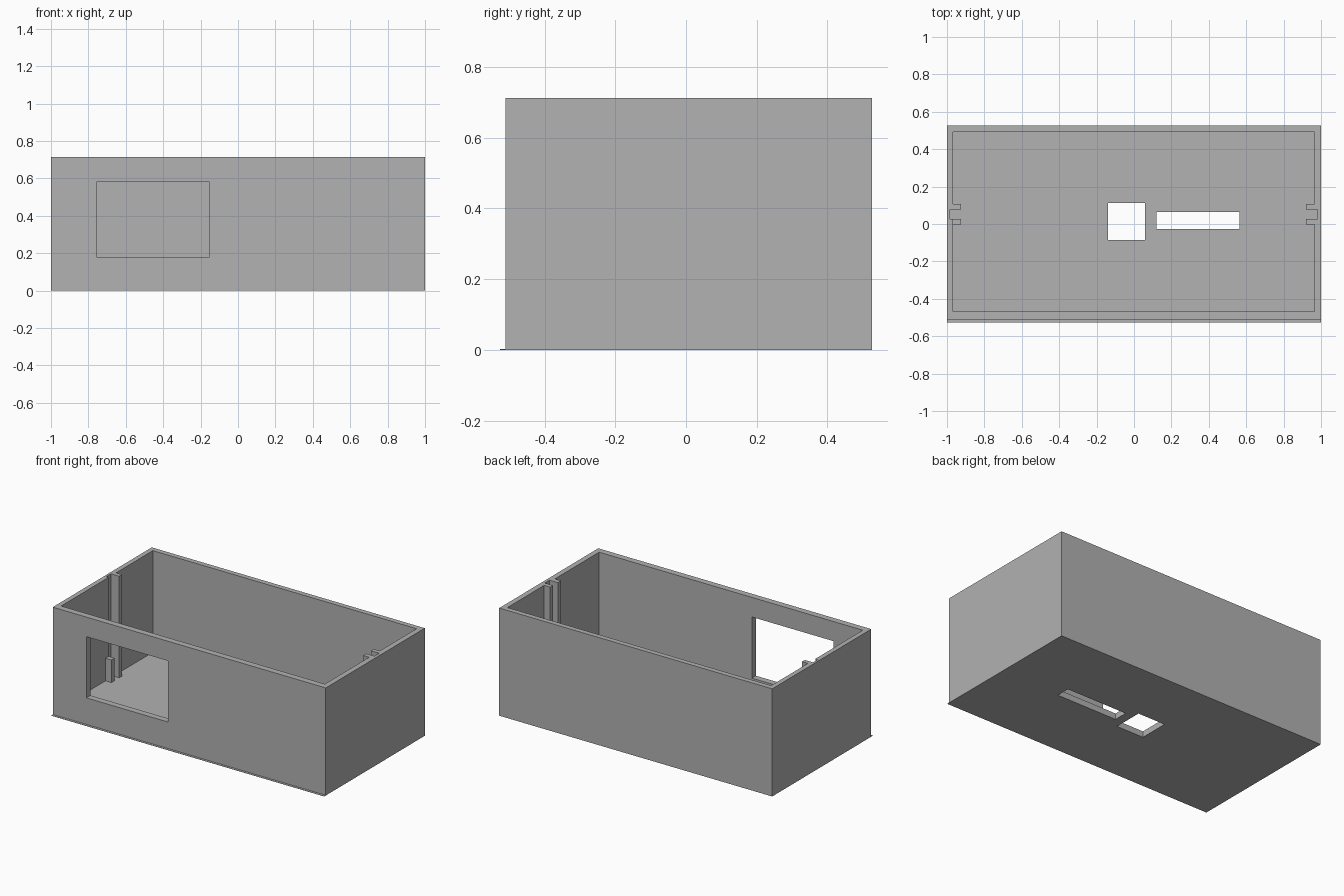
import bpy
import bmesh

default = bpy.data.objects.get("Cube")
if default:
    bpy.data.objects.remove(default, do_unlink=True)

grey = bpy.data.materials.new("plain grey")
grey.use_nodes = True
colour = (0.445, 0.445, 0.445, 1)
grey.diffuse_color = colour
grey.node_tree.nodes["Principled BSDF"].inputs["Base Color"].default_value = colour

HEIGHT, FLOOR = 0.713, 0.04
FRONT, BACK = -0.51, 0.526
OVER = HEIGHT + 0.1


def box(name, x, y, z):
    """Box spanning the given (low, high) range on each axis."""
    bm = bmesh.new()
    bmesh.ops.create_cube(bm, size=1)
    for v in bm.verts:
        v.co = [r[0] if c < 0 else r[1] for c, r in zip(v.co, (x, y, z))]
    mesh = bpy.data.meshes.new(name)
    bm.to_mesh(mesh)
    bm.free()
    mesh.materials.append(grey)
    obj = bpy.data.objects.new(name, mesh)
    bpy.context.collection.objects.link(obj)
    return obj


def cut(target, name, x, y, z):
    cutter = box(name, x, y, z)
    cutter.hide_render = True
    cutter.hide_set(True)
    cutter.display_type = 'WIRE'
    mod = target.modifiers.new(name, 'BOOLEAN')
    mod.operation = 'DIFFERENCE'
    mod.solver = 'EXACT'
    mod.object = cutter


# Open box with its cavity
case = box("case", (-1, 1), (FRONT, BACK), (0, HEIGHT))
cut(case, "cavity_cutter", (-0.968, 0.964), (-0.468, 0.492), (FLOOR, OVER))

# Front window and floor openings
cut(case, "window_cutter", (-0.754, -0.155), (-0.6, -0.4), (0.178, 0.583))
cut(case, "square_hole_cutter", (-0.14, 0.06), (-0.085, 0.113), (-0.1, 0.1))
cut(case, "slot_cutter", (0.12, 0.565), (-0.027, 0.065), (-0.1, 0.1))

# Grooves in the end walls
groove_y = (0.028, 0.078)
cut(case, "right_groove_cutter", (-0.985, -0.95), groove_y, (FLOOR, OVER))
cut(case, "left_groove_cutter", (0.95, 0.98), groove_y, (FLOOR, OVER))

# Guide rails beside the grooves, the right front one cut short
for side, x, front_top in (("right", (-0.968, -0.925), 0.19),
                           ("left", (0.92, 0.964), HEIGHT)):
    box(side + "_front_rail", x, (-0.004, 0.028), (FLOOR, front_top))
    box(side + "_back_rail", x, (0.078, 0.107), (FLOOR, HEIGHT))

# Thin lip along the bottom of the front
box("front_lip", (-1, 1), (-0.526, FRONT), (0, 0.002))
